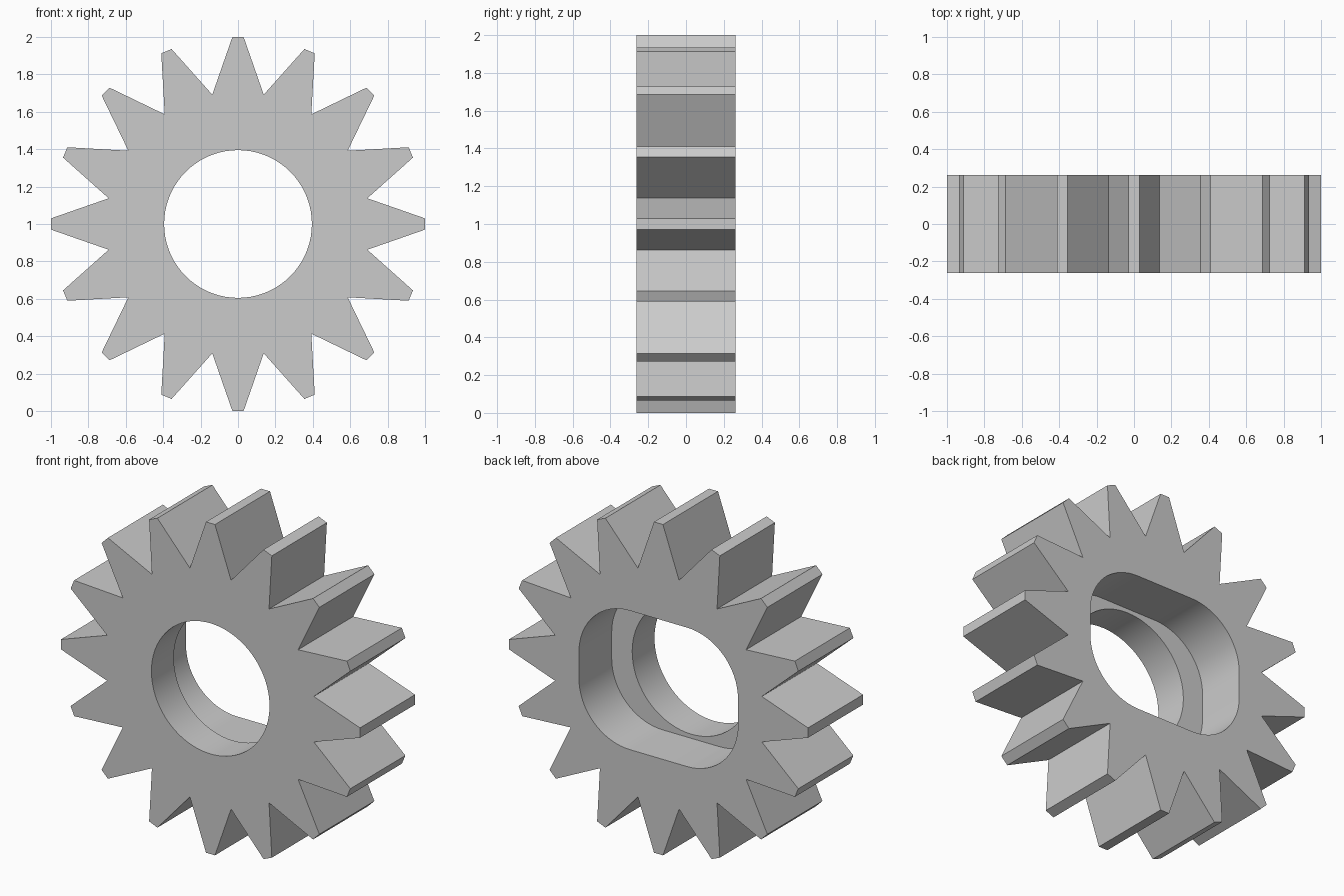
import bpy
import bmesh
from math import sin, cos, pi, radians

cube = bpy.data.objects.get("Cube")
if cube:
    bpy.data.objects.remove(cube, do_unlink=True)

TEETH = 16
HALF_DEPTH = 0.263
STEP_Y = -0.05      # depth where the round bore meets the back recess


def prism(name, outline, y0, y1):
    """Extrude an (x, z) outline along y, centred at z = 1."""
    bm = bmesh.new()
    face = bm.faces.new([bm.verts.new((x, y0, z + 1)) for x, z in outline])
    side = bmesh.ops.extrude_face_region(bm, geom=[face])["geom"]
    moved = [v for v in side if isinstance(v, bmesh.types.BMVert)]
    bmesh.ops.translate(bm, verts=moved, vec=(0, y1 - y0, 0))
    bmesh.ops.recalc_face_normals(bm, faces=bm.faces[:])
    mesh = bpy.data.meshes.new(name)
    bm.to_mesh(mesh)
    bm.free()
    obj = bpy.data.objects.new(name, mesh)
    bpy.context.collection.objects.link(obj)
    return obj


def gear_outline(root=0.705, tip=1.0, tip_half=0.03):
    """Flat-tipped teeth meeting in sharp valleys."""
    pts = []
    for i in range(TEETH):
        a = 2 * pi * i / TEETH
        for side in (-1, 1):
            pts.append((tip * cos(a) - side * tip_half * sin(a),
                        tip * sin(a) + side * tip_half * cos(a)))
        valley = a + pi / TEETH
        pts.append((root * cos(valley), root * sin(valley)))
    return pts


def rounded_rectangle(half_w, half_h, r, steps=16):
    pts = []
    for q, (sx, sz) in enumerate(((1, 1), (-1, 1), (-1, -1), (1, -1))):
        for k in range(steps + 1):
            a = (q + k / steps) * pi / 2
            pts.append((sx * (half_w - r) + r * cos(a),
                        sz * (half_h - r) + r * sin(a)))
    return pts


def cut(target, cutter):
    cutter.hide_render = True
    mod = target.modifiers.new(cutter.name, 'BOOLEAN')
    mod.operation = 'DIFFERENCE'
    mod.solver = 'EXACT'
    mod.object = cutter
    bpy.context.view_layer.objects.active = target
    bpy.ops.object.modifier_apply(modifier=mod.name)
    bpy.data.objects.remove(cutter, do_unlink=True)


# Toothed body
gear = prism("gear_wheel", gear_outline(), -HALF_DEPTH, HALF_DEPTH)

# Rounded recess in the back, then the round bore through the front wall
cut(gear, prism("back_recess", rounded_rectangle(0.532, 0.42, 0.34), STEP_Y, 0.5))
circle = [(0.395 * cos(2 * pi * i / 72), 0.395 * sin(2 * pi * i / 72)) for i in range(72)]
cut(gear, prism("front_bore", circle, -0.5, 0.1))

# Plain grey
grey = bpy.data.materials.new("grey")
grey.use_nodes = True
colour = (0.6, 0.6, 0.6, 1)
grey.diffuse_color = colour
grey.node_tree.nodes["Principled BSDF"].inputs["Base Color"].default_value = colour
gear.data.materials.clear()
gear.data.materials.append(grey)

# Smooth bore and recess walls, crisp teeth
bpy.ops.object.select_all(action='DESELECT')
gear.select_set(True)
bpy.context.view_layer.objects.active = gear
bpy.ops.object.shade_smooth_by_angle(angle=radians(25))
